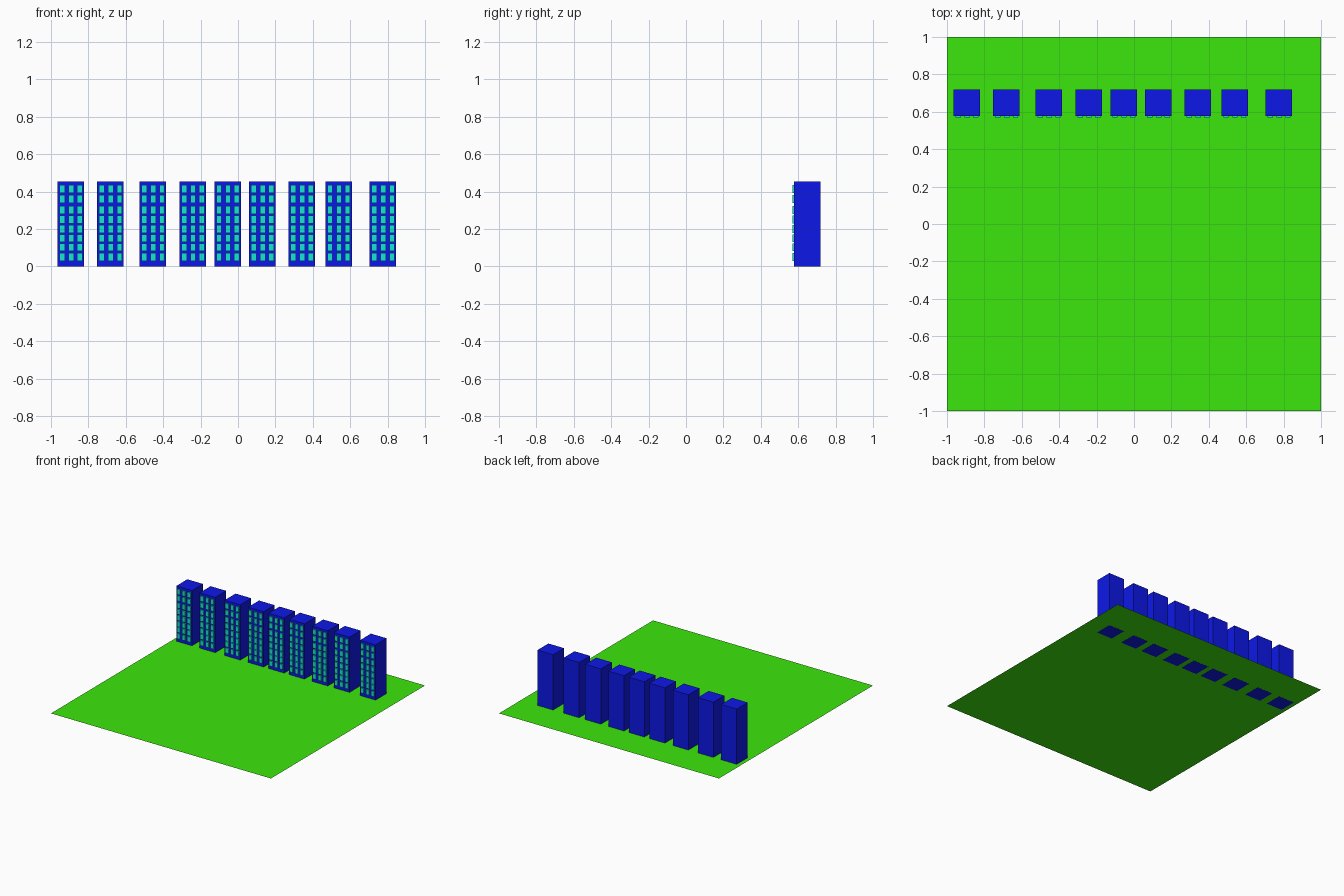
import bpy, bmesh
from mathutils import Matrix, Vector

if "Cube" in bpy.data.objects:
    bpy.data.objects.remove(bpy.data.objects["Cube"])

TOWER_X = [-0.894, -0.682, -0.455, -0.242, -0.055, 0.13, 0.341, 0.538, 0.775]
TOWER_Y, WIDTH, HEIGHT = 0.649, 0.142, 0.455
ROW_Z = [0.05, 0.102, 0.15, 0.2, 0.251, 0.302, 0.36, 0.414]
COLUMN_X = [-0.046, 0.002, 0.048]


def material(name, color):
    mat = bpy.data.materials.new(name)
    mat.diffuse_color = (*color, 1)
    mat.use_nodes = True
    mat.node_tree.nodes["Principled BSDF"].inputs["Base Color"].default_value = mat.diffuse_color
    return mat


def add_box(bm, center, size):
    bmesh.ops.create_cube(bm, size=1, matrix=Matrix.Translation(Vector(center))
                          @ Matrix.Diagonal((*size, 1)))


def finish(bm, name, mat, location=(0, 0, 0)):
    mesh = bpy.data.meshes.new(name)
    bm.to_mesh(mesh)
    bm.free()
    mesh.materials.append(mat)
    obj = bpy.data.objects.new(name, mesh)
    obj.location = location
    bpy.context.collection.objects.link(obj)
    return obj


grass = material("grass", (0.045, 0.8, 0.004))
blue = material("blue_wall", (0.004, 0.009, 0.8))
teal = material("teal_glass", (0.006, 0.8, 0.65))

# Flat lawn, just above the tower footings
bm = bmesh.new()
bmesh.ops.create_grid(bm, x_segments=1, y_segments=1, size=1)
finish(bm, "lawn", grass, (0, 0, 0.001))

for i, x in enumerate(TOWER_X, 1):
    # Tower block
    bm = bmesh.new()
    add_box(bm, (0, 0, HEIGHT / 2), (WIDTH, WIDTH, HEIGHT))
    finish(bm, f"tower_{i}", blue, (x, TOWER_Y, 0))

    # Raised window panes on the front wall
    bm = bmesh.new()
    for z in ROW_Z:
        for wx in COLUMN_X:
            add_box(bm, (wx, -WIDTH / 2 - 0.003, z), (0.028, 0.012, 0.042))
    finish(bm, f"windows_{i}", teal, (x, TOWER_Y, 0))
